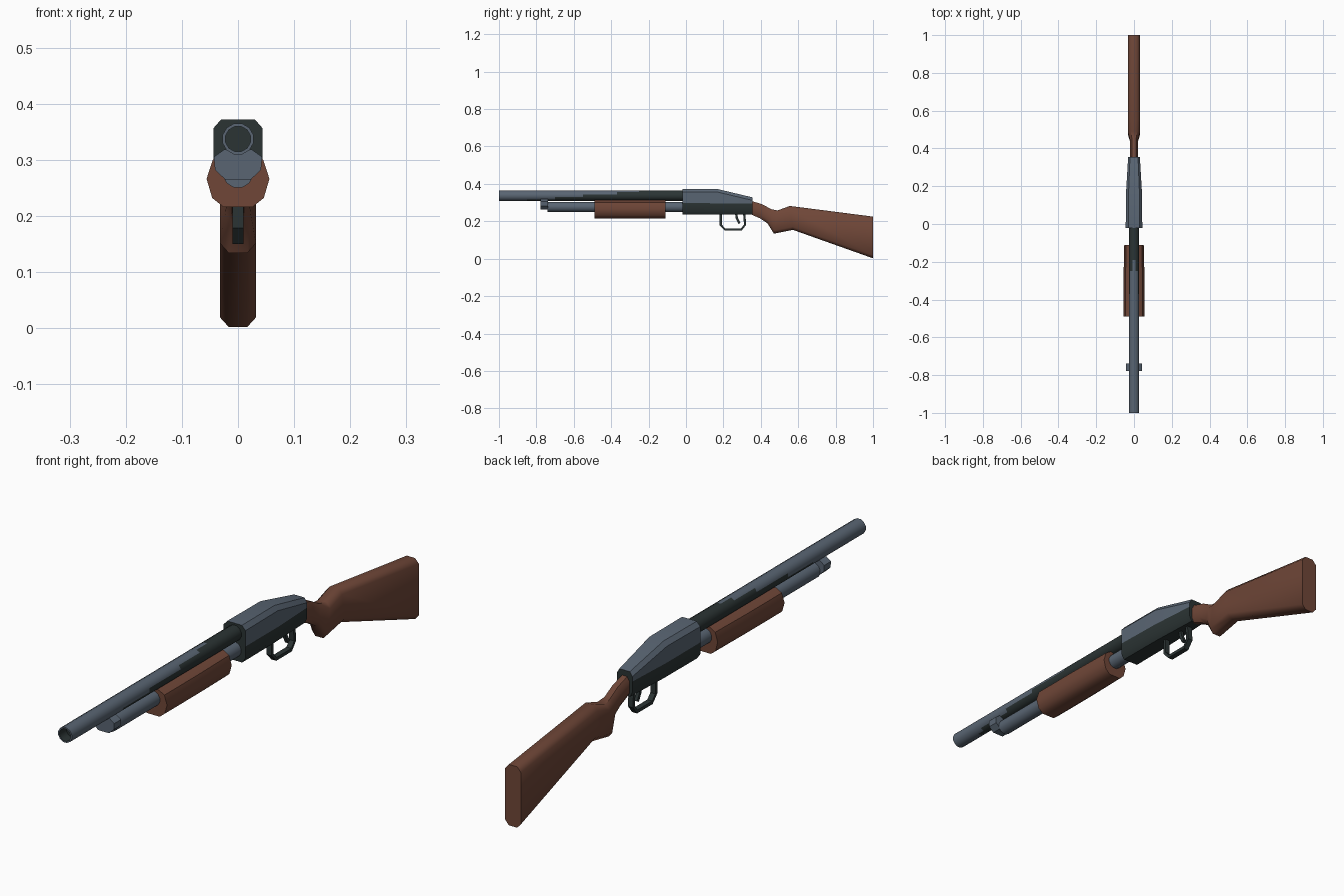
import bpy, bmesh, math
from mathutils import Vector

if "Cube" in bpy.data.objects:
    bpy.data.objects.remove(bpy.data.objects["Cube"])


def material(name, rgb):
    m = bpy.data.materials.new(name)
    m.diffuse_color = (*rgb, 1)
    m.use_nodes = True
    m.node_tree.nodes["Principled BSDF"].inputs["Base Color"].default_value = m.diffuse_color
    return m


steel = material("blue grey steel", (0.10, 0.13, 0.17))
dark = material("dark gunmetal", (0.024, 0.034, 0.034))
wood = material("brown wood", (0.16, 0.062, 0.039))


def finish(name, bm, mats, rule=None, angle=40):
    bmesh.ops.recalc_face_normals(bm, faces=bm.faces)
    for f in bm.faces:
        f.material_index = rule(f.calc_center_median(), f.normal) if rule else 0
    me = bpy.data.meshes.new(name)
    bm.to_mesh(me)
    bm.free()
    for m in mats:
        me.materials.append(m)
    ob = bpy.data.objects.new(name, me)
    bpy.context.collection.objects.link(ob)
    bpy.ops.object.select_all(action='DESELECT')
    ob.select_set(True)
    bpy.context.view_layer.objects.active = ob
    bpy.ops.object.shade_smooth_by_angle(angle=math.radians(angle))
    return ob


def loft(name, rings, mats, rule=None, angle=40):
    """Skin a list of equal-length point rings and cap both ends."""
    bm = bmesh.new()
    vs = [[bm.verts.new(p) for p in r] for r in rings]
    n = len(rings[0])
    for a, b in zip(vs, vs[1:]):
        for i in range(n):
            j = (i + 1) % n
            bm.faces.new((a[i], a[j], b[j], b[i]))
    bm.faces.new(vs[0])
    bm.faces.new(vs[-1])
    return finish(name, bm, mats, rule, angle)


def circle(y, z, r, n=12):
    return [(r * math.cos(math.tau * (i + .5) / n), y,
             z + r * math.sin(math.tau * (i + .5) / n)) for i in range(n)]


def mirrored(half, y):
    """Closed ring from a right-hand half profile of (x, z) points."""
    return [(x, y, z) for x, z in half] + [(-x, y, z) for x, z in reversed(half)]


# Barrel: hollow muzzle, darker towards the receiver and underneath
ZB = 0.337


def barrel_rule(c, n):
    if math.hypot(c.x, c.z - ZB) < 0.0245:
        return 1
    limit = -0.85 + 0.62 * (c.z - 0.312) / 0.05
    return 1 if c.y > limit else 0


ys = [-1 + i * 0.99 / 33 for i in range(34)]
loft("barrel", [circle(-0.96, ZB, 0.023), circle(-1, ZB, 0.023)]
     + [circle(y, ZB, 0.0285) for y in ys], [steel, dark], barrel_rule)

# Magazine tube and its clamp under the barrel
loft("magazine_tube", [circle(-0.74, 0.277, 0.0275), circle(0, 0.277, 0.0275)], [steel])
clamp = [(0.025, 0.318), (0.043, 0.305), (0.041, 0.282), (0.022, 0.264)]
loft("magazine_clamp", [mirrored(clamp, -0.777), mirrored(clamp, -0.738)], [steel])

# Pump fore-end
rings = []
for y, s in ((-0.49, 1.0), (-0.30, 1.0), (-0.11, 0.92)):
    pump = [(0.022, 0.313), (0.045, 0.30), (0.056, 0.266), (0.046, 0.232), (0.026, 0.216)]
    rings.append(mirrored([(x * s, z) for x, z in pump], y))
loft("pump_grip", rings, [wood])

# Receiver: steel top, dark lower half
rings = []
for y, w, top, split in ((-0.02, 0.044, 0.372, 0.298), (0.17, 0.042, 0.372, 0.296),
                         (0.355, 0.031, 0.328, 0.294)):
    half = [(w * 0.68, top), (w, top - 0.016), (w, split), (w, 0.255), (w * 0.7, 0.236)]
    rings.append(mirrored(half, y))
loft("receiver", rings, [steel, dark],
     lambda c, n: 1 if c.z < 0.294 or abs(n.y) > 0.9 else 0, 35)

# Stock: slanted octagonal sections from wrist to butt
# (top y, top z, bottom y, bottom z, half width)
sections = [(0.34, 0.312, 0.34, 0.240, 0.020), (0.41, 0.290, 0.395, 0.216, 0.021),
            (0.455, 0.265, 0.435, 0.190, 0.022), (0.49, 0.258, 0.47, 0.134, 0.032),
            (0.555, 0.282, 0.572, 0.154, 0.032), (1.0, 0.225, 1.0, 0.002, 0.032)]
rings = []
for ty, tz, by, bz, w in sections:
    top, bot = Vector((0, ty, tz)), Vector((0, by, bz))
    k = min(0.3, 0.017 / (tz - bz))
    half = [(w * 0.52, 0), (w, k), (w, 1 - k), (w * 0.52, 1)]
    rings.append([Vector((x, 0, 0)) + top.lerp(bot, t) for x, t in half]
                 + [Vector((-x, 0, 0)) + top.lerp(bot, t) for x, t in reversed(half)])
loft("stock", rings, [wood], angle=50)


def strip(name, path, w, t):
    """Bar of half width w and half thickness t along a (y, z) path."""
    pts = [Vector(p) for p in path]
    rings = []
    for i, p in enumerate(pts):
        d = (pts[min(i + 1, len(pts) - 1)] - pts[max(i - 1, 0)]).normalized()
        n = Vector((-d.y, d.x)) * t
        a, b = p + n, p - n
        rings.append([(-w, *a), (w, *a), (w, *b), (-w, *b)])
    return loft(name, rings, [dark])


# Trigger guard and trigger
strip("trigger_guard", [(0.186, 0.245), (0.186, 0.180), (0.208, 0.156), (0.296, 0.156),
                        (0.316, 0.182), (0.311, 0.245)], 0.010, 0.006)
strip("trigger", [(0.268, 0.245), (0.272, 0.215), (0.286, 0.188)], 0.006, 0.006)
